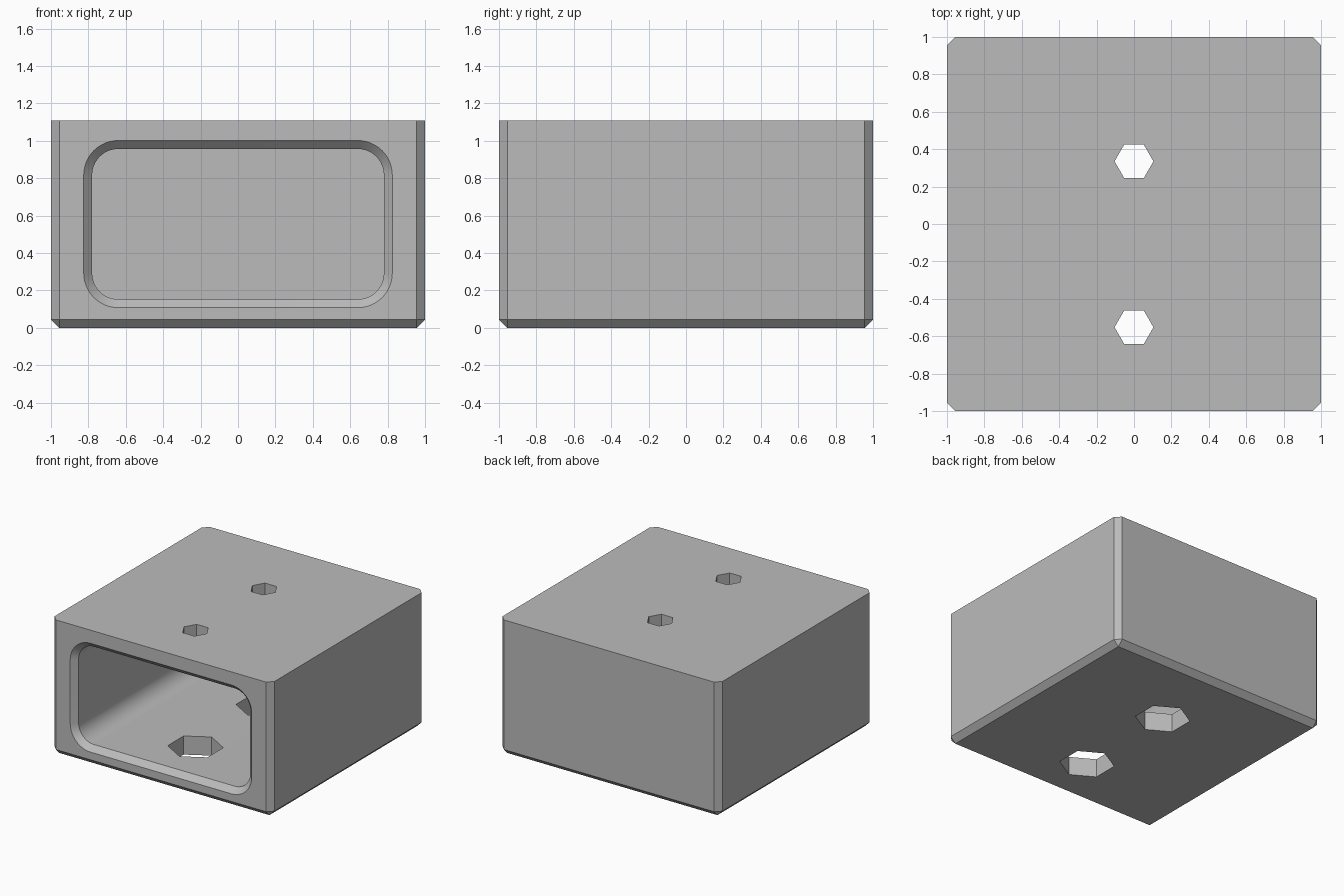
import bpy
import bmesh
from math import cos, sin, pi, radians

HEIGHT = 1.11
CHAMFER = 0.045

if "Cube" in bpy.data.objects:
    bpy.data.objects.remove(bpy.data.objects["Cube"], do_unlink=True)

grey = bpy.data.materials.new("plain grey")
grey.use_nodes = True
grey.diffuse_color = (0.5, 0.5, 0.5, 1)
grey.node_tree.nodes["Principled BSDF"].inputs["Base Color"].default_value = (0.5, 0.5, 0.5, 1)


def add_object(name, bm):
    bmesh.ops.recalc_face_normals(bm, faces=bm.faces)
    mesh = bpy.data.meshes.new(name)
    bm.to_mesh(mesh)
    bm.free()
    mesh.materials.append(grey)
    obj = bpy.data.objects.new(name, mesh)
    bpy.context.collection.objects.link(obj)
    return obj


def loft(name, loops):
    """Solid through matching closed loops, capped at both ends."""
    bm = bmesh.new()
    rings = [[bm.verts.new(p) for p in loop] for loop in loops]
    for a, b in zip(rings, rings[1:]):
        for i in range(len(a)):
            j = (i + 1) % len(a)
            bm.faces.new((a[i], a[j], b[j], b[i]))
    bm.faces.new(rings[0])
    bm.faces.new(rings[-1])
    return add_object(name, bm)


def rounded_loop(y, grow):
    """Rounded rectangle facing the front, grown outward by an offset."""
    radius, points = 0.14 + grow, []
    for k, (sx, sz) in enumerate([(1, 1), (-1, 1), (-1, -1), (1, -1)]):
        for s in range(13):
            a = (k + s / 12) * pi / 2
            points.append((sx * 0.64 + radius * cos(a), y,
                           HEIGHT / 2 + sz * 0.262 + radius * sin(a)))
    return points


def hex_hole(name, y, radius, turn, z0, z1):
    angles = [turn + i * pi / 3 for i in range(6)]
    return loft(name, [[(radius * cos(a), y + radius * sin(a), z) for a in angles]
                       for z in (z0, z1)])


# Housing block: chamfered upright edges and chamfered base
bm = bmesh.new()
bmesh.ops.create_cube(bm, size=2)
for v in bm.verts:
    v.co.z = HEIGHT if v.co.z > 0 else 0
edges = [e for e in bm.edges if min(v.co.z for v in e.verts) == 0]
bmesh.ops.bevel(bm, geom=edges, offset=CHAMFER, segments=1, affect='EDGES')
housing = add_object("housing", bm)

# Front pocket with a flared rim
cutters = [loft("pocket_cutter", [rounded_loop(-1.01, CHAMFER + 0.01),
                                  rounded_loop(-1 + CHAMFER, 0),
                                  rounded_loop(0.78, 0)])]

# Small hexagonal holes through the top, wider ones through the floor
for place, y in (("front", -0.552), ("rear", 0.335)):
    cutters.append(hex_hole(place + "_top_hole_cutter", y, 0.104, 0, 0.8, 1.2))
    cutters.append(hex_hole(place + "_floor_hole_cutter", y, 0.208, pi / 6, -0.1, 0.3))

for cutter in cutters:
    cut = housing.modifiers.new(cutter.name, 'BOOLEAN')
    cut.operation = 'DIFFERENCE'
    cut.solver = 'EXACT'
    cut.object = cutter

# Bake the cuts and drop the cutters
depsgraph = bpy.context.evaluated_depsgraph_get()
baked = bpy.data.meshes.new_from_object(housing.evaluated_get(depsgraph))
housing.modifiers.clear()
housing.data = baked
for cutter in cutters:
    bpy.data.objects.remove(cutter, do_unlink=True)

# Smooth pocket corners, crisp chamfers
bpy.ops.object.select_all(action='DESELECT')
housing.select_set(True)
bpy.context.view_layer.objects.active = housing
bpy.ops.object.shade_smooth_by_angle(angle=radians(25))
